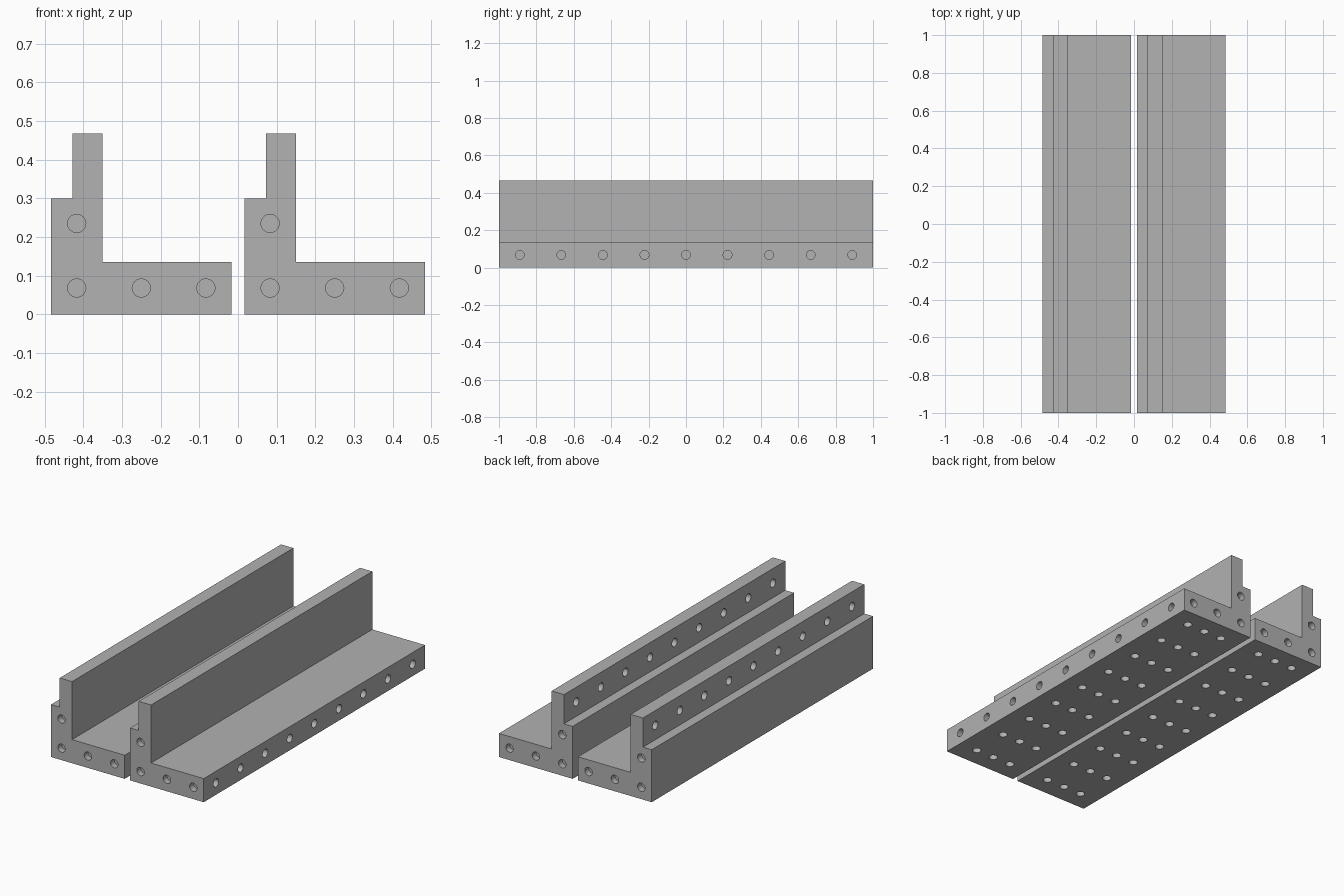
import bpy, bmesh, math
from mathutils import Matrix, Vector

if "Cube" in bpy.data.objects:
    bpy.data.objects.remove(bpy.data.objects["Cube"])

HOLE_R, HOLE_DEPTH = 0.0235, 0.036
PROFILE = [(-0.2333, 0), (0.2333, 0), (0.2333, 0.135), (-0.1, 0.135),
           (-0.1, 0.467), (-0.178, 0.467), (-0.178, 0.30), (-0.2333, 0.30)]
ROWS = [(i - 4) * 2 / 9 for i in range(9)]

grey = bpy.data.materials.new("plain grey")
grey.diffuse_color = (0.445, 0.445, 0.445, 1)
grey.use_nodes = True
grey.node_tree.nodes["Principled BSDF"].inputs["Base Color"].default_value = grey.diffuse_color


def add_object(name, bm):
    bmesh.ops.recalc_face_normals(bm, faces=bm.faces)
    mesh = bpy.data.meshes.new(name)
    bm.to_mesh(mesh)
    bm.free()
    mesh.materials.append(grey)
    obj = bpy.data.objects.new(name, mesh)
    bpy.context.collection.objects.link(obj)
    return obj


def add_hole(bm, point, direction):
    # Cylinder centred on the surface, so half its length cuts inward
    turn = Vector(direction).to_track_quat('Z', 'Y').to_matrix().to_4x4()
    bmesh.ops.create_cone(bm, cap_ends=True, segments=32, radius1=HOLE_R, radius2=HOLE_R,
                          depth=2 * HOLE_DEPTH, matrix=Matrix.Translation(point) @ turn)


def make_rail(name, x):
    # Stepped L-shaped bar
    bm = bmesh.new()
    face = bm.faces.new([bm.verts.new((px, -1, pz)) for px, pz in PROFILE])
    extruded = bmesh.ops.extrude_face_region(bm, geom=[face])["geom"]
    bmesh.ops.translate(bm, vec=(0, 2, 0),
                        verts=[v for v in extruded if isinstance(v, bmesh.types.BMVert)])
    rail = add_object(name, bm)

    # Round blind holes in the ends, outer edge, underside and upper wall
    bm = bmesh.new()
    for end in (-1, 1):
        for px, pz in [(-0.167, 0.068), (0, 0.068), (0.167, 0.068), (-0.167, 0.235)]:
            add_hole(bm, (px, end, pz), (0, 1, 0))
    for y in ROWS:
        add_hole(bm, (0.2333, y, 0.068), (1, 0, 0))
        add_hole(bm, (-0.178, y, 0.383), (1, 0, 0))
        for px in (-0.1167, 0, 0.1167):
            add_hole(bm, (px, y, 0), (0, 0, 1))
    cutter = add_object(name + "_hole_cutter", bm)
    cutter.hide_render = True

    cut = rail.modifiers.new("holes", 'BOOLEAN')
    cut.operation, cut.solver, cut.object = 'DIFFERENCE', 'EXACT', cutter
    bpy.ops.object.select_all(action='DESELECT')
    rail.select_set(True)
    bpy.context.view_layer.objects.active = rail
    bpy.ops.object.modifier_apply(modifier=cut.name)
    bpy.data.objects.remove(cutter)
    bpy.ops.object.shade_smooth_by_angle(angle=math.radians(30))
    rail.location.x = x


make_rail("left_rail", -0.25)
make_rail("right_rail", 0.25)
